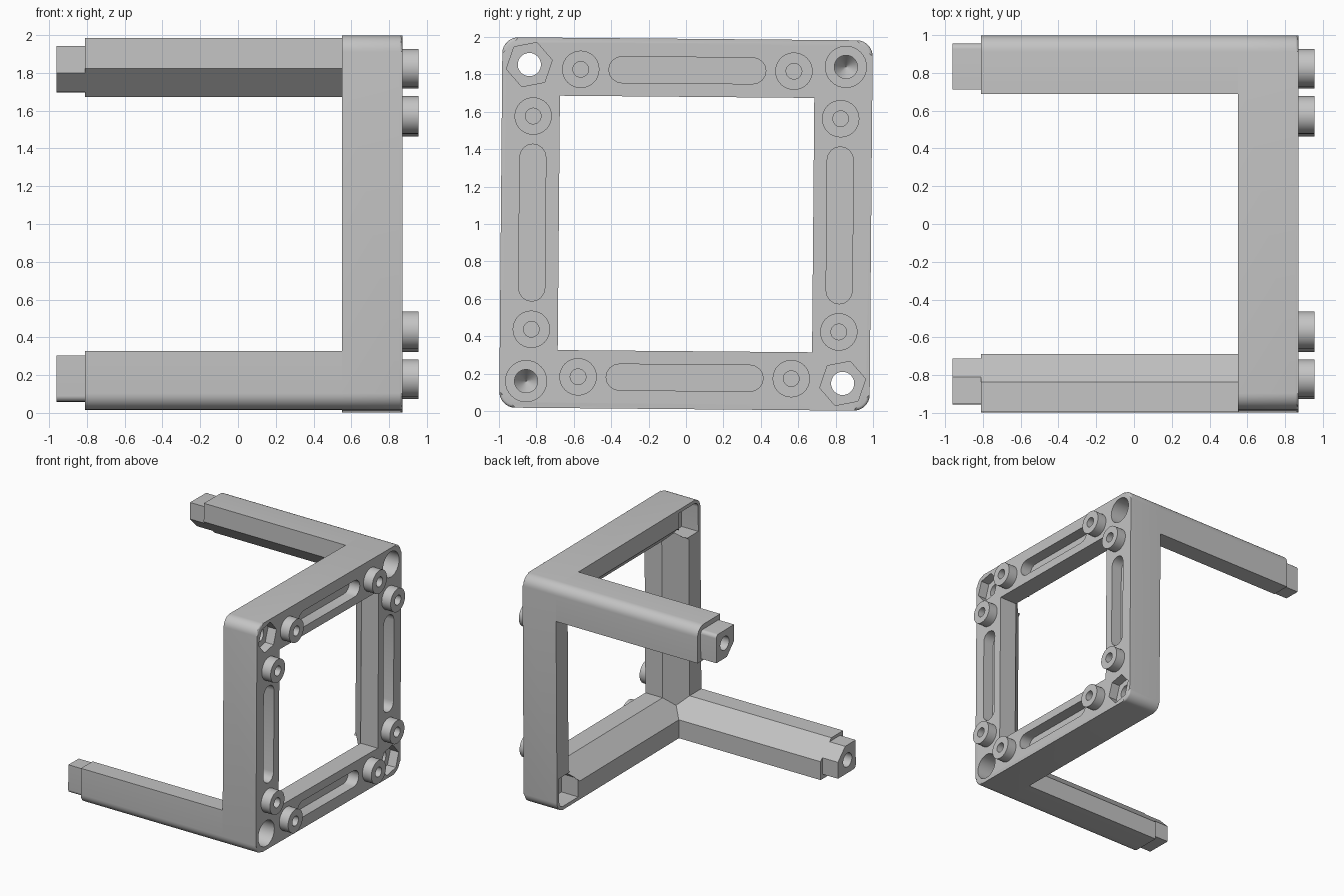
import bpy, bmesh, math
from mathutils import Matrix, Vector

if "Cube" in bpy.data.objects:
    bpy.data.objects.remove(bpy.data.objects["Cube"])

FRONT, BACK = 0.87, 0.55        # x range of the square frame
OUT, IN, MID = 0.99, 0.68, 0.83 # half sizes of frame outside, opening, bar centre line
TILT = Matrix.Translation((0, 0, 1)) @ Matrix.Rotation(math.radians(-0.5), 4, 'X')

grey = bpy.data.materials.new("plain_grey")
grey.diffuse_color = (0.55, 0.55, 0.55, 1)
grey.use_nodes = True
grey.node_tree.nodes["Principled BSDF"].inputs["Base Color"].default_value = grey.diffuse_color


def loft(name, rings, rim=0):
    """Closed solid through rings of (x, [(y, z), ...]); rim rounds the last ring."""
    bm = bmesh.new()
    loops = [[bm.verts.new((x, y, z)) for y, z in pts] for x, pts in rings]
    n = len(loops[0])
    for a, b in zip(loops, loops[1:]):
        for i in range(n):
            j = (i + 1) % n
            bm.faces.new((a[i], a[j], b[j], b[i]))
    bm.faces.new(loops[0])
    end = bm.faces.new(loops[-1])
    if rim:
        bmesh.ops.bevel(bm, geom=list(end.edges), offset=rim, segments=3,
                        profile=0.5, affect='EDGES')
    bmesh.ops.recalc_face_normals(bm, faces=bm.faces[:])
    me = bpy.data.meshes.new(name)
    bm.to_mesh(me)
    bm.free()
    ob = bpy.data.objects.new(name, me)
    bpy.context.collection.objects.link(ob)
    me.materials.append(grey)
    return ob


def prism(name, pts, x0, x1, rim=0):
    return loft(name, [(x0, pts), (x1, pts)], rim)


def circle(r, y=0, z=0, n=32, turn=0):
    return [(y + r * math.cos(turn + 2 * math.pi * i / n),
             z + r * math.sin(turn + 2 * math.pi * i / n)) for i in range(n)]


def arc(cy, cz, r, a0, a1, n=8):
    return [(cy + r * math.cos(math.radians(a0 + (a1 - a0) * i / n)),
             cz + r * math.sin(math.radians(a0 + (a1 - a0) * i / n))) for i in range(n + 1)]


def square(h):
    return [(-h, -h), (h, -h), (h, h), (-h, h)]


def round_square(h, r):
    c = h - r
    return (arc(c, c, r, 0, 90) + arc(-c, c, r, 90, 180)
            + arc(-c, -c, r, 180, 270) + arc(c, -c, r, 270, 360))


def section(s, t, lo, hi, cham, r):
    """Corner post section: chamfered inside corner, rounded outside corner."""
    pts = ([(lo, lo + cham), (lo + cham, lo), (hi, lo)]
           + arc(hi - r, hi - r, r, 0, 90) + [(lo, hi)])
    return [(s * y, t * z) for y, z in pts]


def boolean(ob, tool, op='DIFFERENCE'):
    mod = ob.modifiers.new("cut", 'BOOLEAN')
    mod.object, mod.operation, mod.solver = tool, op, 'EXACT'
    bpy.context.view_layer.update()
    dg = bpy.context.evaluated_depsgraph_get()
    me = bpy.data.meshes.new_from_object(ob.evaluated_get(dg))
    ob.modifiers.clear()
    ob.data = me


def cut(tool, *obs):
    for ob in obs:
        boolean(ob, tool)
    bpy.data.objects.remove(tool)


# Square frame with opening
frame = prism("square_frame", round_square(OUT, 0.085), BACK, FRONT, rim=0.015)
cut(prism("opening", square(IN), 0, 1.2), frame)

# Sloped inner back faces of the bars, leaving the four corner blocks
ARM = (IN, OUT, 0.15, 0.085)
slope = loft("slope", [(0.53, square(0.85)), (0.71, square(IN - 0.005)), (0.72, square(0.6))])
for s in (-1, 1):
    for t in (-1, 1):
        keep = prism("keep", section(s, t, IN, 1.1, 0.15, 0.02), 0.3, 1.0)
        cut(keep, slope)
cut(slope, frame)

# Arms with plug ends on two opposite corners
parts = [frame]
for s, label in ((1, "upper"), (-1, "lower")):
    arm = prism(label + "_arm", section(s, s, *ARM), -0.81, BACK)
    plug = prism("plug", section(s, s, 0.705, 0.948, 0.10, 0.03), -0.96, -0.7)
    boolean(arm, plug, 'UNION')
    bpy.data.objects.remove(plug)
    c = s * 0.835
    cut(prism("plug_hole", circle(0.06, c, c), -1.1, -0.65), arm)
    # Stepped screw hole with pointed bottom
    cut(prism("head_hole", circle(0.11, c * 1.015, c * 1.015), 0.72, 1.1), frame)
    cut(loft("screw_hole", [(0.40, circle(0.002, c * 1.015, c * 1.015)),
                            (0.48, circle(0.062, c * 1.015, c * 1.015)),
                            (0.80, circle(0.062, c * 1.015, c * 1.015))]), frame, arm)
    parts.append(arm)

# Sockets, nut recesses and through holes on the other two corners
for s in (-1, 1):
    y, z = s * 0.845, -s * 0.845
    cut(prism("socket", section(s, -s, 0.70, 0.96, 0.10, 0.05), 0.3, 0.71), frame)
    cut(prism("nut_recess", circle(0.125, y, z, 6, 0.2), 0.79, 1.1), frame)
    cut(prism("bolt_hole", circle(0.062, y, z), 0.3, 1.1), frame)

# Long slots and ring studs along each bar
for k in range(4):
    a = k * math.pi / 2

    def turn(pts):
        return [(y * math.cos(a) - z * math.sin(a), y * math.sin(a) + z * math.cos(a))
                for y, z in pts]

    slot = arc(0.35, 0.822, 0.07, -90, 90) + arc(-0.35, 0.822, 0.07, 90, 270)
    cut(prism("slot", turn(slot), 0.77, 1.1), frame)
    for s in (-1, 1):
        stud = prism("stud_%d" % len(parts), turn(circle(0.1, s * 0.57, 0.822)), FRONT, 0.955)
        cut(prism("stud_hole", turn(circle(0.042, s * 0.57, 0.822)), 0.75, 1.1), stud, frame)
        parts.append(stud)

# Slight tilt, then smooth shading with sharp edges
bpy.ops.object.select_all(action='DESELECT')
for ob in parts:
    ob.data.transform(TILT)
    ob.select_set(True)
bpy.context.view_layer.objects.active = frame
bpy.ops.object.shade_smooth_by_angle(angle=math.radians(30))
